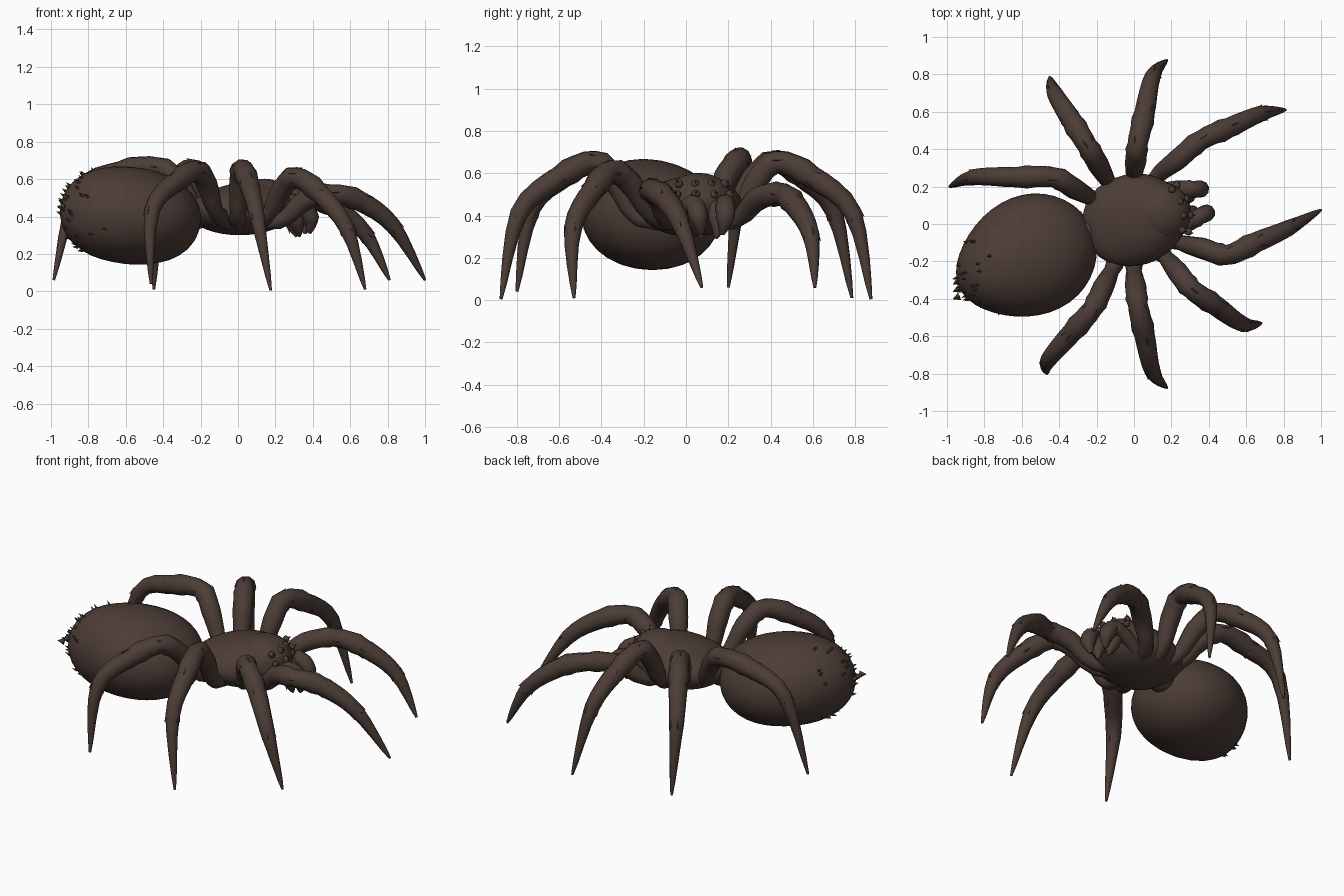
import bpy, bmesh, math, random
from mathutils import Vector, Matrix

if "Cube" in bpy.data.objects:
    bpy.data.objects.remove(bpy.data.objects["Cube"])

random.seed(4)
brown = bpy.data.materials.new("dark brown")
brown.diffuse_color = (0.072, 0.046, 0.037, 1)
brown.use_nodes = True
brown.node_tree.nodes["Principled BSDF"].inputs["Base Color"].default_value = brown.diffuse_color


def finish(bm, name, angle=45):
    bmesh.ops.recalc_face_normals(bm, faces=bm.faces)
    me = bpy.data.meshes.new(name)
    bm.to_mesh(me)
    bm.free()
    me.materials.append(brown)
    ob = bpy.data.objects.new(name, me)
    bpy.context.collection.objects.link(ob)
    bpy.ops.object.select_all(action='DESELECT')
    ob.select_set(True)
    bpy.context.view_layer.objects.active = ob
    bpy.ops.object.shade_smooth_by_angle(angle=math.radians(angle))
    return ob


def spline(pts, i, t):
    p = [Vector(pts[min(max(k, 0), len(pts) - 1)]) for k in range(i - 1, i + 3)]
    return 0.5 * (2 * p[1] + (p[2] - p[0]) * t
                  + (2 * p[0] - 5 * p[1] + 4 * p[2] - p[3]) * t ** 2
                  + (3 * p[1] - p[0] - 3 * p[2] + p[3]) * t ** 3)


def tube(bm, pts, radii, cuffs=(), steps=4, sides=10):
    """Tapered tube on a smooth path, with a small step in width at each cuff."""
    centres, widths = [], []
    for i in range(len(pts) - 1):
        for s in range(steps):
            t = s / steps
            centres.append(spline(pts, i, t))
            r = radii[i] * (1 - t) + radii[i + 1] * t
            if i + 1 in cuffs and s == steps - 1:
                r *= 1.1
            if i in cuffs and s == 0:
                r *= 0.95
            widths.append(r)
    centres.append(Vector(pts[-1]))
    widths.append(radii[-1])
    rings, side = [], None
    for k, c in enumerate(centres):
        d = (centres[min(k + 1, len(centres) - 1)] - centres[max(k - 1, 0)]).normalized()
        if side is None:
            side = d.cross(Vector((0, 0, 1)))
        side = (side - d * side.dot(d)).normalized()
        up = side.cross(d)
        rings.append([bm.verts.new(c + widths[k] * (math.cos(a) * side + math.sin(a) * up))
                      for a in (2 * math.pi * j / sides for j in range(sides))])
    for a, b in zip(rings, rings[1:]):
        for j in range(sides):
            bm.faces.new((a[j], a[(j + 1) % sides], b[(j + 1) % sides], b[j]))
    bm.faces.new(rings[0])
    bm.faces.new(rings[-1])


def spike(bm, base, direction, length, width):
    """Short bristle."""
    d = Vector(direction).normalized()
    rot = d.to_track_quat('Z', 'Y').to_matrix().to_4x4()
    bmesh.ops.create_cone(bm, cap_ends=True, segments=4, radius1=width, radius2=0, depth=length,
                          matrix=Matrix.Translation(Vector(base) + d * length * 0.3) @ rot)


def blob(bm, centre, size, turn=0, u=24, v=14):
    m = (Matrix.Translation(centre) @ Matrix.Rotation(math.radians(turn), 4, 'Z')
         @ Matrix.Diagonal((*size, 1)))
    return bmesh.ops.create_uvsphere(bm, u_segments=u, v_segments=v, radius=1, matrix=m)['verts']


# Abdomen: egg shape with a blunt rear, and bristles
bm = bmesh.new()
place = (Matrix.Translation((-0.58, -0.18, 0.405)) @ Matrix.Rotation(math.radians(24), 4, 'Z')
         @ Matrix.Rotation(math.radians(6), 4, 'Y'))


def egg(n):
    k = 1 + 0.12 * n.x - 0.06 * n.x ** 2
    kz = 1 + 0.14 * n.x ** 2
    return place @ Vector((0.39 * n.x, 0.32 * n.y * k, 0.26 * n.z * kz))


for v in bmesh.ops.create_uvsphere(bm, u_segments=32, v_segments=20, radius=1,
                                   matrix=Matrix.Rotation(math.pi / 2, 4, 'Y'))['verts']:
    v.co = egg(v.co)
for i in range(36):
    x = -1 + random.random() ** 2 * 0.5
    a = random.uniform(0, 2 * math.pi)
    r = math.sqrt(1 - x * x)
    n = Vector((x, r * math.cos(a), r * math.sin(a)))
    p = egg(n)
    spike(bm, p, (p - egg(n * 0.8)).normalized() + Vector((-0.3, 0, 0.5)), 0.032, 0.011)
for y in (-0.31, -0.35, -0.39):                       # spinnerets
    spike(bm, (-0.94, y, 0.45), (-1, -0.4, 0.1), 0.04, 0.022)
finish(bm, "abdomen")

# Carapace: domed top, flatter belly, rising smoothly to the head
bm = bmesh.new()
for v in blob(bm, (0, 0, 0), (1, 1, 1), u=32, v=18):
    x, y, z = v.co
    y *= 1 - 0.14 * x * abs(x)
    z = z * (0.148 + 0.045 * x) if z > 0 else z * 0.135
    v.co = (Matrix.Translation((0.01, 0.025, 0.435)) @ Matrix.Rotation(math.radians(14), 4, 'Z')
            @ Vector((0.285 * x, 0.245 * y, z)))
finish(bm, "carapace")
bm = bmesh.new()
blob(bm, (0.14, 0.06, 0.47), (0.165, 0.165, 0.132), 14)
finish(bm, "head")
bm = bmesh.new()
blob(bm, (-0.23, -0.03, 0.41), (0.1, 0.08, 0.08), 20, u=12, v=8)
finish(bm, "waist")

# Eyes and brow bristles
bm = bmesh.new()
for z, r in ((0.55, 0.235), (0.50, 0.27)):
    for k in (-1.5, -0.5, 0.5, 1.5):
        a = math.radians(14 + k * 19)
        c = Vector((0.03 + r * math.cos(a), 0.025 + r * math.sin(a), z))
        blob(bm, c, (0.02, 0.02, 0.02), u=8, v=6)
        spike(bm, c, (math.cos(a), math.sin(a), 0.5), 0.045, 0.014)
finish(bm, "eyes_and_brow")

# Jaws with fangs, and the curled feelers beside them
head = Matrix.Translation((0, 0.03, 0)) @ Matrix.Rotation(math.radians(14), 4, 'Z')
for name, s in (("left", 1), ("right", -1)):
    bm = bmesh.new()
    tube(bm, [head @ Vector((x, s * y, z)) for x, y, z in (
        (0.2, 0.05, 0.46), (0.27, 0.05, 0.44), (0.31, 0.05, 0.37), (0.33, 0.035, 0.29))],
        (0.04, 0.05, 0.045, 0.004))
    for dx in (0, 0.04, 0.08):
        spike(bm, head @ Vector((0.29 + dx, s * 0.05, 0.35)), (0.2, 0, -1), 0.06, 0.014)
    finish(bm, name + "_jaw")
    bm = bmesh.new()
    tube(bm, [head @ Vector((x, s * y, z)) for x, y, z in (
        (0.16, 0.11, 0.38), (0.26, 0.1, 0.43), (0.34, 0.075, 0.45),
        (0.385, 0.065, 0.39), (0.38, 0.05, 0.31))],
        (0.04, 0.042, 0.046, 0.046, 0.01), cuffs=(2,))
    finish(bm, name + "_feeler")


def leg(name, hip, knee, ankle, tip):
    """Leg arching from the body through hip, knee and ankle to the claw."""
    hip, knee, ankle, tip = map(Vector, (hip, knee, ankle, tip))
    root = Vector((hip.x * 0.5, hip.y * 0.5, 0.37))
    thigh = hip.lerp(knee, 0.45) + Vector((0, 0, 0.04))
    shin = knee.lerp(ankle, 0.46) + Vector((0, 0, 0.04))
    path = (root, hip, thigh, knee, shin, ankle, tip)
    bm = bmesh.new()
    tube(bm, path, (0.045, 0.043, 0.057, 0.055, 0.057, 0.043, 0.007), cuffs=(1, 3, 4))
    # bristle tufts at the joints
    for i, r in ((3, 0.048), (4, 0.049), (5, 0.036)):
        p = path[i]
        d = (spline(path, i, 0.1) - p).normalized()
        side = d.cross(Vector((0, 0, 1))).normalized()
        up = side.cross(d)
        for k in range(4):
            a = 2 * math.pi * (k + random.random() * 0.6) / 4
            n = math.cos(a) * side + math.sin(a) * up
            spike(bm, p + n * r * 0.9, d + n * 0.35, 0.05, 0.014)
    finish(bm, name, 60)


# Second left and third right legs mirror each other; the rest have their own pose
for s, name in ((1, "left_second_leg"), (-1, "right_third_leg")):
    leg(name, (0, s * 0.25, 0.41), (0.02, s * 0.43, 0.655), (0.1, s * 0.79, 0.41), (0.175, s * 0.875, 0.005))
leg("left_front_leg", (0.12, 0.25, 0.39), (0.36, 0.45, 0.5), (0.68, 0.59, 0.31), (0.81, 0.61, 0.06))
leg("left_third_leg", (-0.14, 0.23, 0.43), (-0.25, 0.42, 0.655), (-0.425, 0.7, 0.42), (-0.45, 0.785, 0.01))
leg("left_rear_leg", (-0.23, 0.14, 0.45), (-0.43, 0.25, 0.665), (-0.86, 0.25, 0.53), (-0.985, 0.2, 0.06))
leg("right_front_leg", (0.25, -0.1, 0.39), (0.5, -0.165, 0.52), (0.83, -0.02, 0.35), (1.0, 0.075, 0.06))
leg("right_second_leg", (0.17, -0.18, 0.42), (0.31, -0.35, 0.61), (0.58, -0.535, 0.34), (0.68, -0.53, 0.01))
leg("right_rear_leg", (-0.12, -0.25, 0.43), (-0.22, -0.45, 0.645), (-0.46, -0.73, 0.43), (-0.465, -0.8, 0.04))
